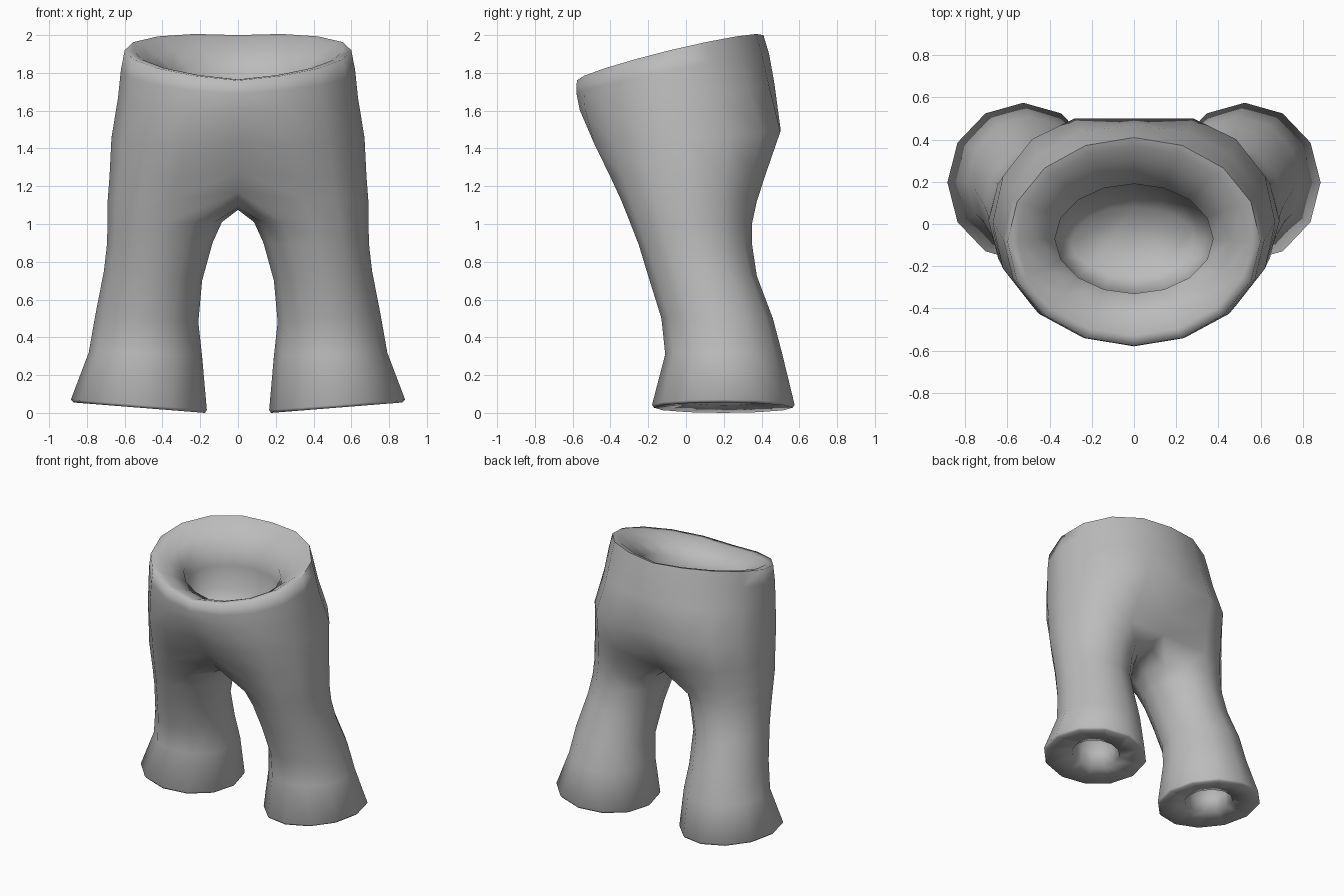
import bpy, bmesh, math

cube = bpy.data.objects.get("Cube")
if cube:
    bpy.data.objects.remove(cube, do_unlink=True)

mat = bpy.data.materials.new("grey cloth")
mat.use_nodes = True
grey = (0.5, 0.5, 0.5, 1)
mat.diffuse_color = grey
mat.node_tree.nodes["Principled BSDF"].inputs["Base Color"].default_value = grey

bm = bmesh.new()
ARC, RING = 9, 12


def arc(rx, y_front, y_back, z_front, z_back, bulge=0.0, split=0.0):
    """Half outline from front centre to back centre; split blends it towards a leg outline."""
    verts = []
    for i in range(ARC):
        t = math.pi * (i / (ARC - 1) - 0.5)
        leg_t = math.radians(-120 + 360 / RING * i)
        end = i in (0, ARC - 1)
        c = 0.0 if end else math.cos(t)
        leg_c = 0.0 if end else 0.5 + 0.5 * math.cos(leg_t)
        s = math.sin(t) * (1 - split) + math.sin(leg_t) * split
        x = rx * (c * (1 - split) + leg_c * split)
        y = (y_front + y_back) / 2 + (y_back - y_front) / 2 * s
        z = z_front + (z_back - z_front) * (s + 1) / 2 + bulge * c
        # the seam rises where the legs part
        verts.append(bm.verts.new((x, y, z + (0.04 * split if end else 0))))
    return verts


def leg_ring(x_in, x_out, y_front, y_back, z_in, z_out):
    """Closed outline of one leg, starting at its inner front."""
    verts = []
    for i in range(RING):
        t = math.radians(-120 + 360 / RING * i)
        c, s = math.cos(t), math.sin(t)
        verts.append(bm.verts.new((
            (x_in + x_out) / 2 + (x_out - x_in) / 2 * c,
            (y_front + y_back) / 2 + (y_back - y_front) / 2 * s,
            z_in + (z_out - z_in) * (c + 1) / 2)))
    return verts


def bridge(a, b, closed):
    n = len(a)
    for i in range(n if closed else n - 1):
        j = (i + 1) % n
        bm.faces.new((a[i], a[j], b[j], b[i]))


# Waist: pocket floor, inner wall, rolled rim, then down over the hips
arcs = [arc(*p) for p in (
    (0.30, -0.25, 0.08, 1.37, 1.39),
    (0.36, -0.31, 0.16, 1.48, 1.56),
    (0.385, -0.335, 0.195, 1.60, 1.72),
    (0.375, -0.33, 0.19, 1.68, 1.83, 0.03),
    (0.47, -0.45, 0.30, 1.74, 1.92, 0.03),
    (0.55, -0.53, 0.37, 1.765, 1.985, 0.04),
    (0.60, -0.578, 0.41, 1.76, 2.00, 0.04),
    (0.62, -0.58, 0.44, 1.69, 1.90, 0.02),
    (0.635, -0.57, 0.475, 1.60, 1.74, 0, 0.1),
    (0.67, -0.51, 0.525, 1.42, 1.49, 0, 0.35),
    (0.68, -0.41, 0.43, 1.25, 1.26, 0, 0.7),
    (0.69, -0.345, 0.375, 1.13, 1.12, 0, 1),
)]
bm.faces.new(arcs[0])
for a, b in zip(arcs, arcs[1:]):
    bridge(a, b, False)

# Crotch: three points under the body close the leg outline
crotch = [bm.verts.new((0, y, z)) for y, z in ((0.19, 1.10), (0.03, 1.075), (-0.13, 1.085))]
previous = arcs[-1] + crotch

# Leg down to the flared hem, then the hem folded in around a hollow
for p in (
    (0.085, 0.69, -0.295, 0.35, 1.01, 1.00),
    (0.135, 0.695, -0.25, 0.35, 0.90, 0.88),
    (0.19, 0.71, -0.20, 0.375, 0.70, 0.75),
    (0.21, 0.755, -0.13, 0.46, 0.48, 0.52),
    (0.19, 0.79, -0.11, 0.51, 0.30, 0.32),
    (0.165, 0.885, -0.18, 0.575, 0.015, 0.07),
    (0.175, 0.87, -0.17, 0.565, 0.00, 0.055),
    (0.35, 0.69, 0.03, 0.37, 0.04, 0.07),
    (0.37, 0.67, 0.05, 0.35, 0.14, 0.16),
    (0.40, 0.65, 0.09, 0.31, 0.30, 0.30),
):
    ring = leg_ring(*p)
    bridge(previous, ring, True)
    previous = ring
bm.faces.new(previous)

bmesh.ops.recalc_face_normals(bm, faces=bm.faces)
mesh = bpy.data.meshes.new("trousers")
bm.to_mesh(mesh)
bm.free()
mesh.materials.append(mat)
trousers = bpy.data.objects.new("trousers", mesh)
bpy.context.collection.objects.link(trousers)

# Mirror the left half onto the right and smooth it, keeping the hem crisp
mirror = trousers.modifiers.new("mirror", "MIRROR")
mirror.use_clip = True
mirror.merge_threshold = 0.001
bpy.context.view_layer.objects.active = trousers
trousers.select_set(True)
bpy.ops.object.modifier_apply(modifier="mirror")
bpy.ops.object.shade_smooth_by_angle(angle=math.radians(85))
